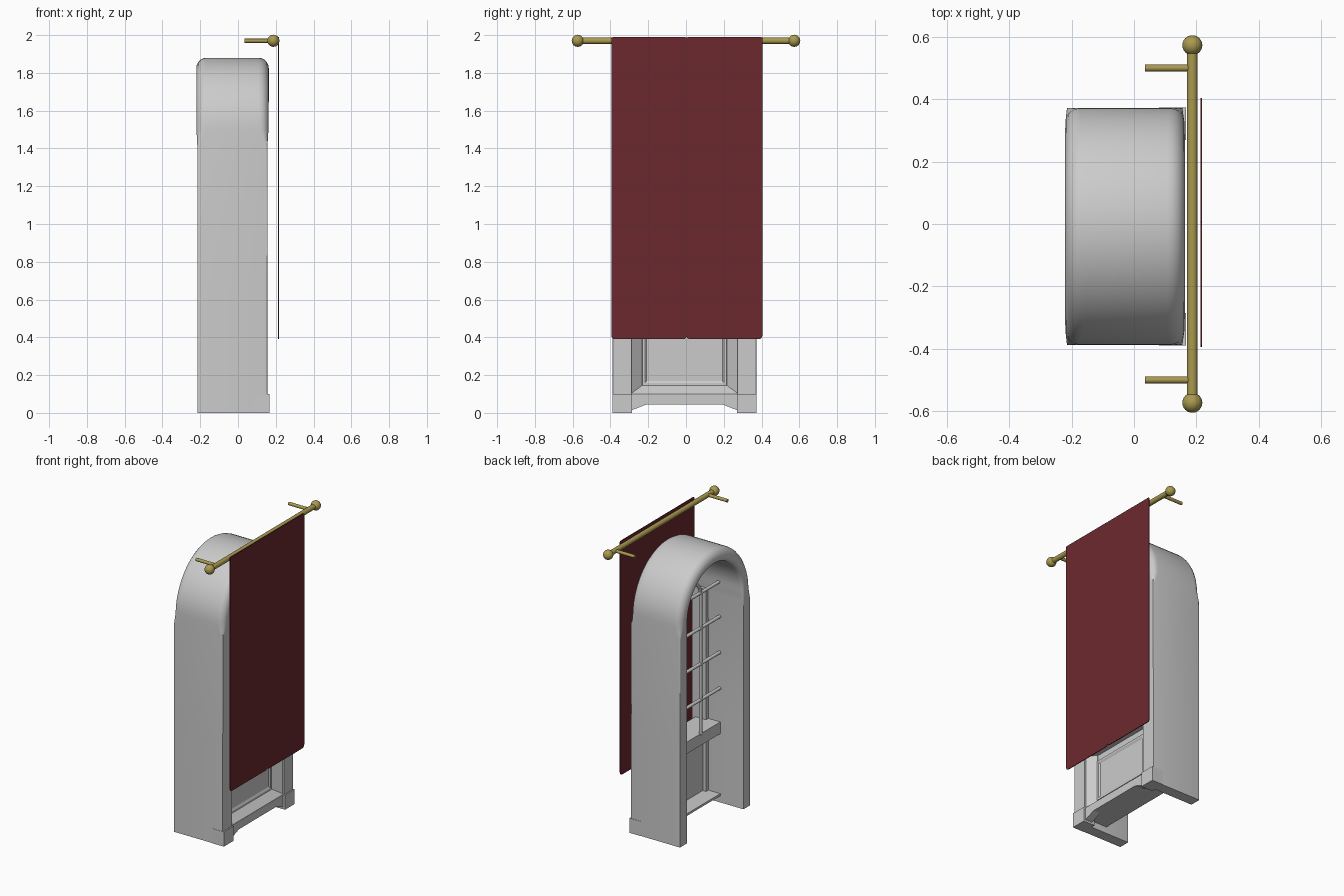
import bpy, bmesh, math
from mathutils import Vector

if "Cube" in bpy.data.objects:
    bpy.data.objects.remove(bpy.data.objects["Cube"])

CY = -0.008   # centre line of the arched body


def material(name, rgb):
    m = bpy.data.materials.new(name)
    m.diffuse_color = (*rgb, 1)
    m.use_nodes = True
    m.node_tree.nodes["Principled BSDF"].inputs["Base Color"].default_value = m.diffuse_color
    return m


brass = material("brass", (0.40, 0.32, 0.08))
red = material("red_cloth", (0.15, 0.022, 0.028))


def finish(name, bm, mat=None, smooth=False):
    bmesh.ops.recalc_face_normals(bm, faces=bm.faces[:])
    me = bpy.data.meshes.new(name)
    bm.to_mesh(me)
    bm.free()
    ob = bpy.data.objects.new(name, me)
    bpy.context.collection.objects.link(ob)
    if mat:
        me.materials.append(mat)
    if smooth:
        bpy.ops.object.select_all(action='DESELECT')
        ob.select_set(True)
        bpy.context.view_layer.objects.active = ob
        bpy.ops.object.shade_smooth_by_angle(angle=math.radians(35))
    return ob


def loft(name, rings, mat=None, smooth=False, closed=False):
    """Skin closed rings of points; cap the ends unless the loft is closed."""
    bm = bmesh.new()
    vs = [[bm.verts.new(p) for p in r] for r in rings]
    n, k = len(vs[0]), len(vs)
    for i in range(k if closed else k - 1):
        a, b = vs[i], vs[(i + 1) % k]
        for j in range(n):
            bm.faces.new((a[j], a[(j + 1) % n], b[(j + 1) % n], b[j]))
    if not closed:
        bm.faces.new(vs[0])
        bm.faces.new(vs[-1])
    return finish(name, bm, mat, smooth)


def box(name, x0, x1, y0, y1, z0, z1):
    rect = [(x0, y0), (x1, y0), (x1, y1), (x0, y1)]
    return loft(name, [[(x, y, z) for x, y in rect] for z in (z0, z1)])


def extrude_x(name, pts, x0, x1, mat=None):
    return loft(name, [[(x, y, z) for y, z in pts] for x in (x0, x1)], mat)


def tube(name, path, r, mat=None, sides=16):
    """Round bar along a path."""
    path = [Vector(p) for p in path]
    rings = []
    for i, p in enumerate(path):
        t = (path[min(i + 1, len(path) - 1)] - path[max(i - 1, 0)]).normalized()
        a = Vector((1, 0, 0)) if abs(t.x) < 0.9 else Vector((0, 1, 0))
        b = t.cross(a)
        rings.append([p + r * (a * math.cos(q) + b * math.sin(q))
                      for q in (2 * math.pi * k / sides for k in range(sides))])
    return loft(name, rings, mat, True)


# Arched body: a square-edged leg section that softens into a rounded arch
def section(b):
    x0, x1 = -0.215 - 0.006 * b, 0.155 + 0.008 * b
    n0, n1 = -0.075 - 0.015 * b, 0.0
    out = []
    for cx, cn, sx, sn, a0 in ((x1, n1, -1, -1, 0), (x0, n1, 1, -1, 90),
                               (x0, n0, 1, 1, 180), (x1, n0, -1, 1, 270)):
        r = 0.002 + (0.053 if cn == n1 else 0.03) * b
        for k in range(6):
            a = math.radians(a0 + 18 * k)
            out.append((cx + sx * r + r * math.cos(a), cn + sn * r + r * math.sin(a)))
    return out


R, SPRING = 0.38, 1.5
stations = [(1, 0, R, 0.0, 0), (1, 0, R, 0.66, 0), (1, 0, R, 1.42, 0.12), (1, 0, R, 1.46, 0.5)]
mirrored = [(-1, 0, -R, z, b) for _, _, _, z, b in reversed(stations)]
for k in range(33):
    a = math.pi * k / 32
    blend = min(1, 0.75 + 0.5 * math.sin(a))
    stations.append((math.cos(a), math.sin(a), R * math.cos(a), SPRING + R * math.sin(a), blend))
stations += mirrored
loft("arched_body", [[(x, CY + y + n * ny, z + n * nz) for x, n in section(b)]
                     for ny, nz, y, z, b in stations], smooth=True)

# Pilasters, plinths and splayed reveals on both sides of the front
for s, side in ((1, "right"), (-1, "left")):
    ys = sorted((CY + s * 0.28, CY + s * 0.378))
    box(side + "_pilaster", 0.05, 0.157, *ys, 0.05, 1.44)
    ys = sorted((CY + s * 0.278, CY + s * 0.382))
    box(side + "_plinth", 0.08, 0.166, *ys, 0.0, 0.10)
    prof = [(0.145, CY + s * 0.29), (0.145, CY + s * 0.28), (0.10, CY + s * 0.225),
            (0.08, CY + s * 0.225), (0.08, CY + s * 0.31)]
    loft(side + "_reveal", [[(x, y, z) for x, y in prof] for z in (0.09, 0.5)])

# Bottom rail with sloped cut-out, deep shelf behind it
extrude_x("bottom_rail", [(CY + y, z) for y, z in
          ((-0.29, 0.01), (-0.20, 0.045), (0.20, 0.045), (0.29, 0.01), (0.29, 0.1), (-0.29, 0.1))],
          0.10, 0.152)
box("bottom_shelf", -0.04, 0.11, CY - 0.306, CY + 0.306, 0.045, 0.06)
loft("rail_slope", [[(x, y, z) for x, z in ((0.08, 0.09), (0.15, 0.1), (0.10, 0.145), (0.08, 0.145))]
                    for y in (CY - 0.28, CY + 0.28)])


# Lower panel with stepped moulding
def rect_ring(x, hy, z0, z1):
    return [(x, CY - hy, z0), (x, CY + hy, z0), (x, CY + hy, z1), (x, CY - hy, z1)]


box("panel_back", 0.075, 0.095, CY - 0.305, CY + 0.305, 0.05, 0.5)
loft("panel_moulding", [rect_ring(0.09, 0.222, 0.145, 0.425), rect_ring(0.105, 0.222, 0.145, 0.425),
                        rect_ring(0.105, 0.21, 0.157, 0.413), rect_ring(0.098, 0.20, 0.17, 0.40)])
box("window_sill", -0.04, 0.13, CY - 0.306, CY + 0.306, 0.47, 0.55)

# Window bars
WX = -0.035
for i, z in enumerate((0.78, 1.025, 1.27, 1.51)):
    tube(f"cross_bar_{i}", [(WX, CY - 0.31, z), (WX, CY + 0.31, z)], 0.011, sides=12)
w = 0.10
hoop = [(WX, CY + w, 0.54)]
hoop += [(WX, CY + w * math.cos(math.pi * k / 16), 1.5 + w * math.sin(math.pi * k / 16)) for k in range(17)]
hoop += [(WX, CY - w, 0.54)]
tube("arched_window_bar", hoop, 0.011, sides=12)

# Curtain rod with ball ends and wall brackets
RX, RZ = 0.187, 1.97
tube("curtain_rod", [(RX, -0.575, RZ), (RX, 0.575, RZ)], 0.017, brass, 24)
for s, side in ((1, "right"), (-1, "left")):
    bm = bmesh.new()
    bmesh.ops.create_uvsphere(bm, u_segments=24, v_segments=16, radius=0.032)
    bmesh.ops.translate(bm, verts=bm.verts[:], vec=(RX, s * 0.573, RZ))
    finish(side + "_finial", bm, brass, True)
    tube(side + "_bracket", [(0.035, s * 0.5, RZ), (RX, s * 0.5, RZ)], 0.011, brass)


# Two flat curtains with rounded lower corners
def curtain(name, y0, y1):
    r, z0, z1 = 0.018, 0.39, 1.99
    pts = [(y1, z1 - 0.006), (y1 - 0.006, z1), (y0 + 0.006, z1), (y0, z1 - 0.006)]
    for cy, a0 in ((y0 + r, 180), (y1 - r, 270)):
        pts += [(cy + r * math.cos(math.radians(a0 + 18 * k)),
                 z0 + r + r * math.sin(math.radians(a0 + 18 * k))) for k in range(6)]
    extrude_x(name, pts, 0.213, 0.218, red)


curtain("left_curtain", -0.394, 0.003)
curtain("right_curtain", 0.003, 0.404)
